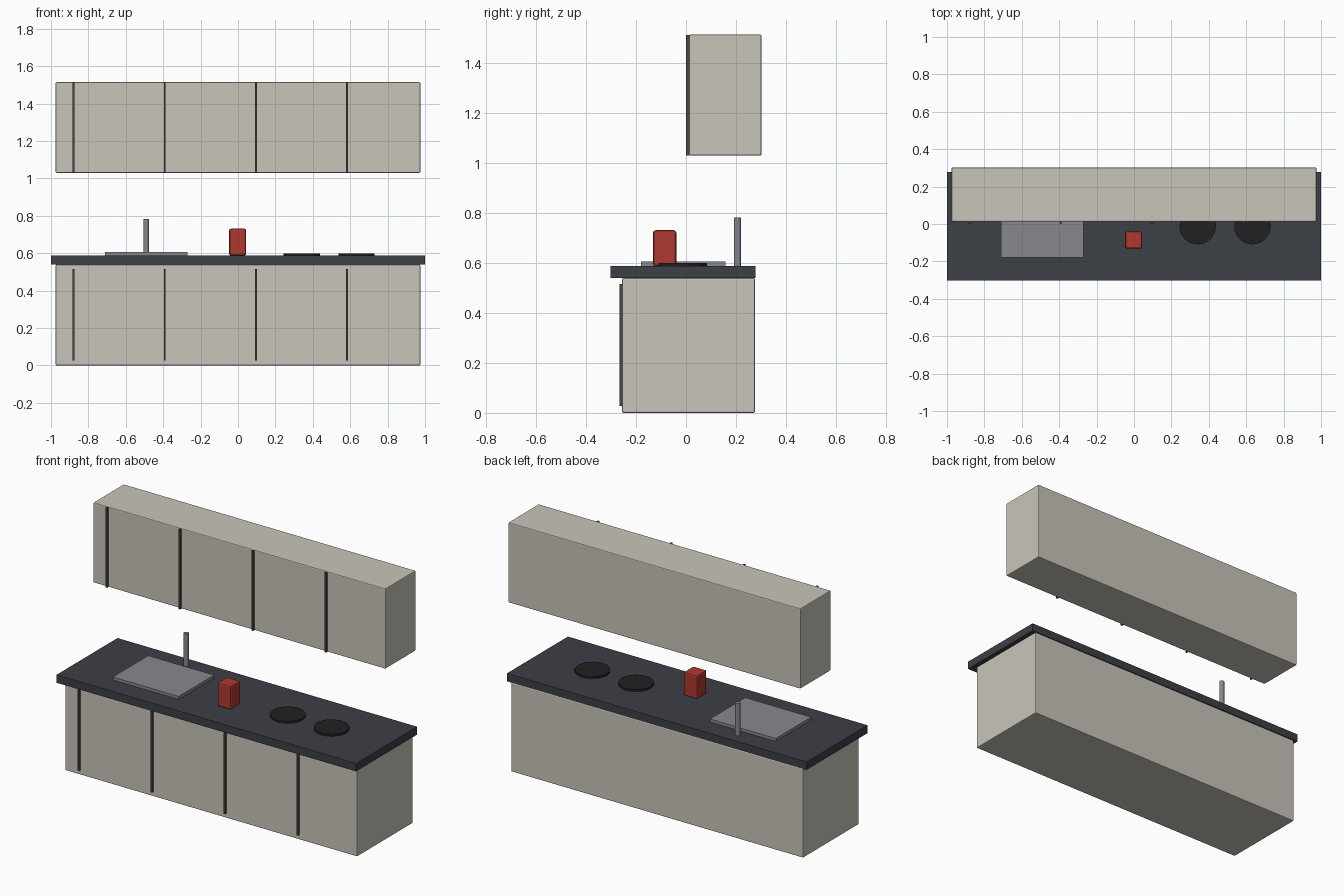
import bpy

if "Cube" in bpy.data.objects:
    bpy.data.objects.remove(bpy.data.objects["Cube"])


def material(name, rgb):
    m = bpy.data.materials.new(name)
    m.diffuse_color = (*rgb, 1)
    m.use_nodes = True
    m.node_tree.nodes["Principled BSDF"].inputs["Base Color"].default_value = m.diffuse_color
    return m


CREAM = material("cream", (0.58, 0.56, 0.49))
SLATE = material("slate", (0.045, 0.05, 0.06))
STEEL = material("steel", (0.24, 0.25, 0.28))
BLACK = material("black", (0.015, 0.015, 0.015))
SEAM = material("seam_grey", (0.07, 0.065, 0.055))
RED = material("red", (0.42, 0.04, 0.03))


def box(name, xs, ys, zs, mat, bevel=0.0, segments=2):
    """Box from its extents, with optional rounded edges."""
    bpy.ops.mesh.primitive_cube_add(
        size=1, location=[(a + b) / 2 for a, b in (xs, ys, zs)])
    ob = bpy.context.object
    ob.name = name
    ob.scale = [b - a for a, b in (xs, ys, zs)]
    bpy.ops.object.transform_apply(location=False, rotation=False, scale=True)
    ob.data.materials.append(mat)
    if bevel:
        mod = ob.modifiers.new("bevel", 'BEVEL')
        mod.width = bevel
        mod.segments = segments
    return ob


def cylinder(name, x, y, zs, radius, mat, sides):
    bpy.ops.mesh.primitive_cylinder_add(
        vertices=sides, radius=radius, depth=zs[1] - zs[0],
        location=(x, y, sum(zs) / 2))
    ob = bpy.context.object
    ob.name = name
    ob.data.materials.append(mat)
    bpy.ops.object.shade_smooth_by_angle()
    return ob


TOP = 0.587  # worktop surface

# Cabinets and worktop
box("base_cabinet", (-0.975, 0.975), (-0.256, 0.276), (0, 0.539), CREAM, 0.005)
box("wall_cabinet", (-0.975, 0.975), (0.013, 0.302), (1.03, 1.514), CREAM, 0.005)
box("worktop", (-1, 1), (-0.302, 0.279), (0.539, TOP), SLATE)

# Door seams, one set on each cabinet
for i in range(4):
    x = -0.879 + i * 0.4875
    xs = (x - 0.005, x + 0.005)
    box(f"base_door_seam_{i + 1}", xs, (-0.267, -0.253), (0.027, 0.515), SEAM)
    box(f"wall_door_seam_{i + 1}", xs, (0.001, 0.015), (1.03, 1.513), SEAM)

# Sink and tap
box("sink", (-0.71, -0.27), (-0.18, 0.158), (TOP - 0.002, 0.605), STEEL)
cylinder("tap", -0.49, 0.206, (TOP - 0.002, 0.782), 0.0145, STEEL, 16)

# Hob plates
for i, x in enumerate((0.341, 0.633)):
    cylinder(f"hob_plate_{i + 1}", x, -0.012, (TOP - 0.002, 0.599), 0.097, BLACK, 32)

# Red canister
box("canister", (-0.047, 0.044), (-0.132, -0.039), (TOP, 0.731), RED, 0.01)
